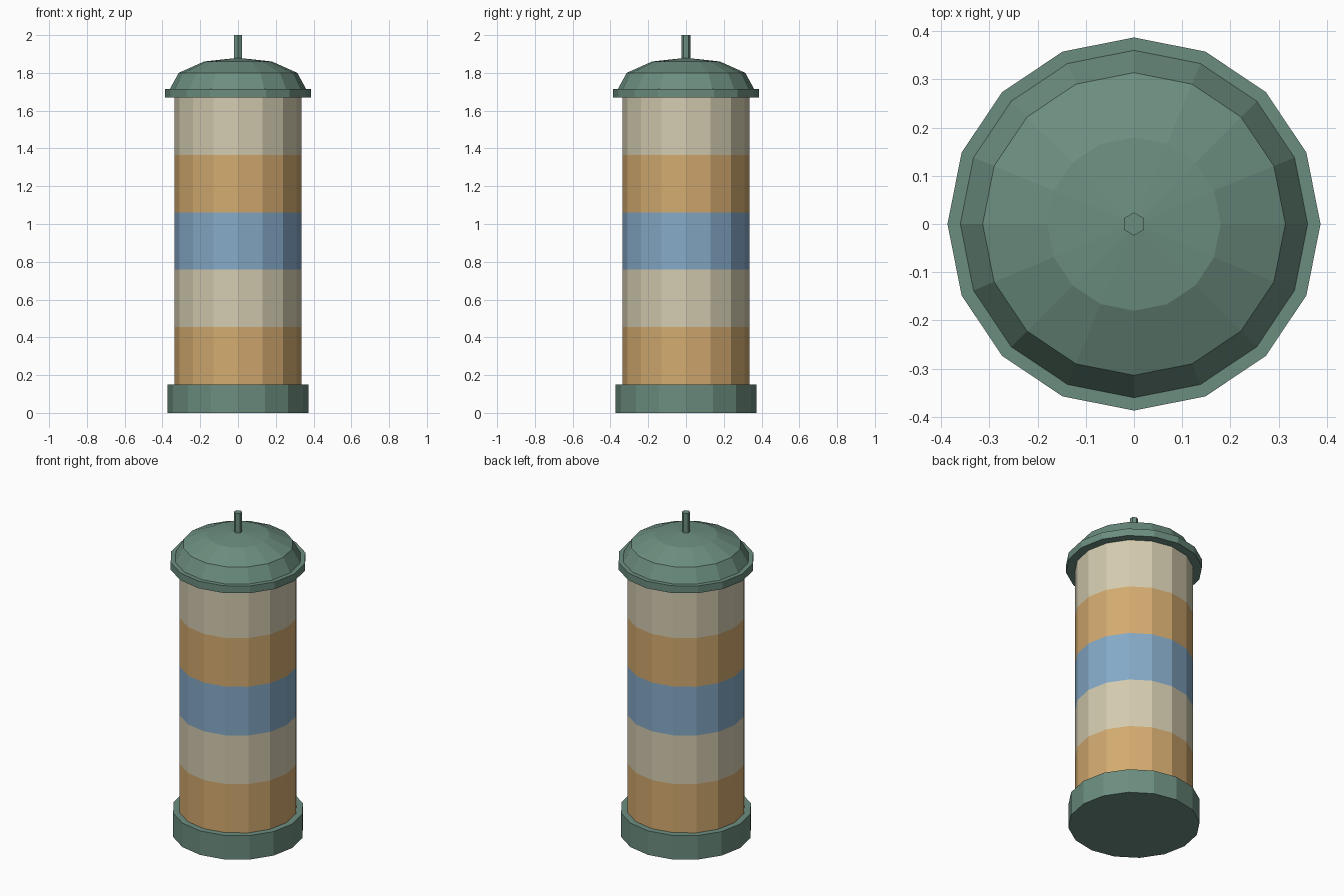
import bpy
import math

SIDES = 16

cube = bpy.data.objects.get("Cube")
if cube:
    bpy.data.objects.remove(cube, do_unlink=True)


def material(name, srgb):
    color = [(c / 255) ** 2.2 for c in srgb] + [1.0]
    mat = bpy.data.materials.new(name)
    mat.use_nodes = True
    mat.diffuse_color = color
    mat.node_tree.nodes["Principled BSDF"].inputs["Base Color"].default_value = color
    return mat


def lathe(name, profile, mats, sides=SIDES, turn=0.0, band_of=None):
    """Spin (radius, height) points round z; a zero radius closes to a point."""
    verts, rings, faces, bands = [], [], [], []
    for r, z in profile:
        count = sides if r else 1
        rings.append([len(verts) + i % count for i in range(sides)])
        for i in range(count):
            a = turn + math.tau * i / sides
            verts.append((r * math.cos(a), r * math.sin(a), z))
    for k, (low, high) in enumerate(zip(rings, rings[1:])):
        for i in range(sides):
            j = (i + 1) % sides
            quad = (low[i], low[j], high[j], high[i])
            faces.append(tuple(dict.fromkeys(quad)))
            bands.append(band_of[k] if band_of else 0)
    # Flat caps on open ends
    for ring, r, flip in ((rings[0], profile[0][0], True), (rings[-1], profile[-1][0], False)):
        if r:
            faces.append(tuple(reversed(ring)) if flip else tuple(ring))
            bands.append(0)
    mesh = bpy.data.meshes.new(name)
    mesh.from_pydata(verts, [], faces)
    for mat in mats:
        mesh.materials.append(mat)
    for face, band in zip(mesh.polygons, bands):
        face.material_index = band
    obj = bpy.data.objects.new(name, mesh)
    bpy.context.collection.objects.link(obj)
    return obj


green = material("muted green", (107, 140, 126))
orange = material("warm tan", (210, 169, 111))
cream = material("pale cream", (210, 202, 174))
blue = material("soft blue", (132, 168, 198))

# Base and striped drum
lathe("base", [(0.373, 0), (0.373, 0.15)], [green])
heights = [0.15 + 0.304 * i for i in range(6)]
lathe("striped_body", [(0.336, z) for z in heights], [orange, cream, blue],
      band_of=[0, 1, 2, 0, 1])

# Lid: flat rim with a faceted dome
lathe("lid_rim", [(0.387, 1.67), (0.387, 1.715)], [green])
lathe("lid_dome", [(0.363, 1.71), (0.314, 1.80), (0.18, 1.86), (0, 1.88)], [green])

# Six-sided finial
lathe("finial", [(0.024, 1.86), (0.024, 2.0)], [green], sides=6, turn=math.pi / 2)
